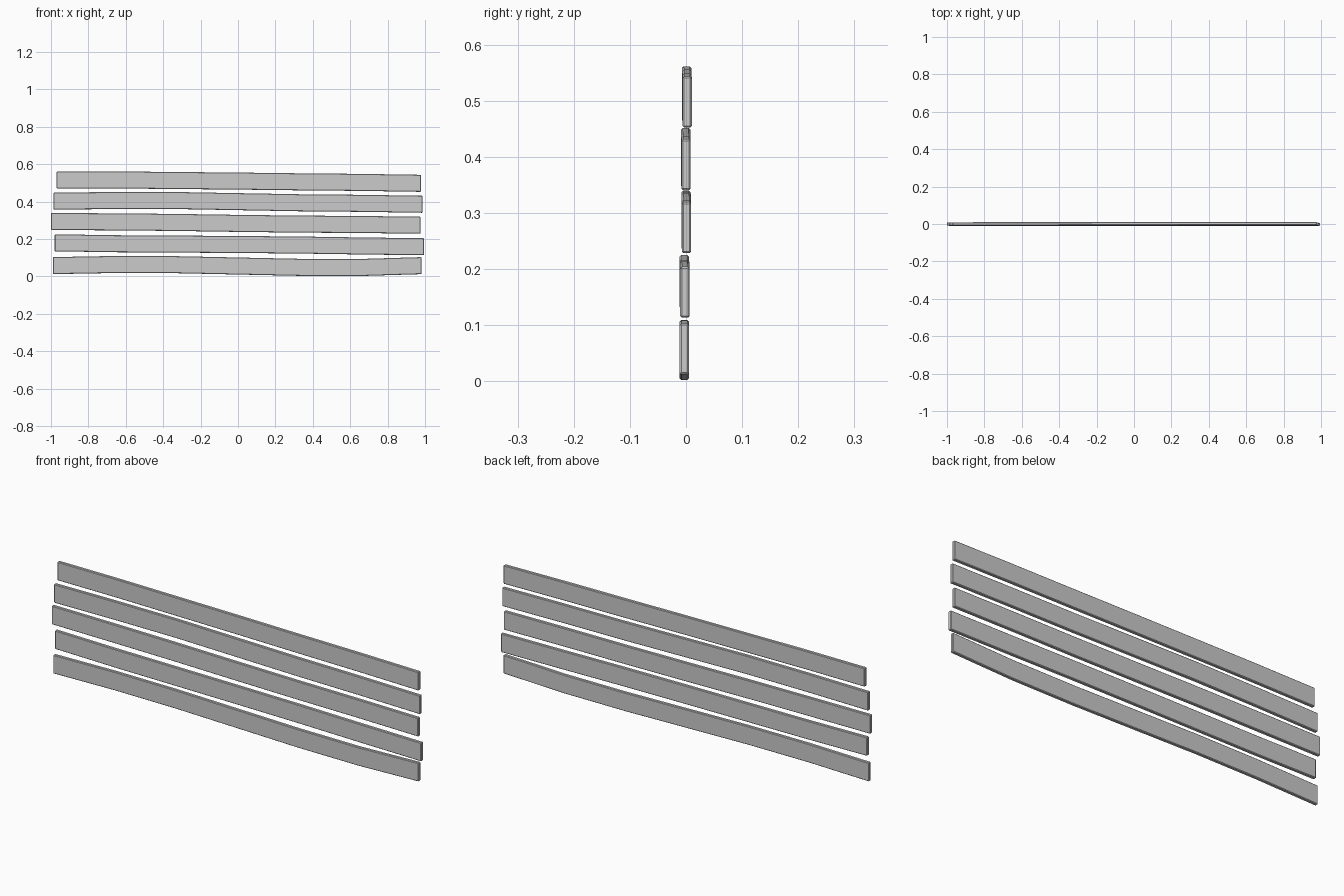
import bpy, bmesh

if "Cube" in bpy.data.objects:
    bpy.data.objects.remove(bpy.data.objects["Cube"])

HALF_H = 0.0455   # half plank height
HALF_T = 0.0083   # half plank thickness


def plank(name, x0, x1, mids, ys):
    """Loft a rectangular section through evenly spaced stations."""
    bm = bmesh.new()
    rings = []
    n = len(mids)
    for i, z in enumerate(mids):
        t = i / (n - 1)
        x = x0 + (x1 - x0) * t
        y = ys[0] + (ys[1] - ys[0]) * t
        rings.append([bm.verts.new((x, y + sy * HALF_T, z + sz * HALF_H))
                      for sy, sz in ((-1, -1), (1, -1), (1, 1), (-1, 1))])
    for a, b in zip(rings, rings[1:]):
        for k in range(4):
            j = (k + 1) % 4
            bm.faces.new((a[k], a[j], b[j], b[k]))
    bm.faces.new(rings[0])
    bm.faces.new(rings[-1][::-1])
    bmesh.ops.recalc_face_normals(bm, faces=bm.faces)
    me = bpy.data.meshes.new(name)
    bm.to_mesh(me)
    bm.free()
    ob = bpy.data.objects.new(name, me)
    bpy.context.collection.objects.link(ob)
    # small chamfer on the plank's long and end edges
    mod = ob.modifiers.new("chamfer", 'BEVEL')
    mod.width = 0.003
    mod.segments = 1
    mod.limit_method = 'ANGLE'
    mod.angle_limit = 0.6


# name, left end, right end, centre heights, depth at each end
planks = [
    ("plank_bottom", -0.99, 0.982,
     (.058, .064, .063, .056, .049, .048, .058), (-.003, -.003)),
    ("plank_lower", -0.98, 0.995,
     (.180, .175, .173, .171, .168, .163, .159), (-.003, -.002)),
    ("plank_middle", -1.0, 0.977,
     (.294, .292, .289, .284, .280, .278, .274), (0, .001)),
    ("plank_upper", -0.987, 0.987,
     (.403, .406, .406, .400, .394, .391, .386), (-.001, .0)),
    ("plank_top", -0.97, 0.978,
     (.516, .516, .513, .510, .506, .503, .498), (.001, .002)),
]
for p in planks:
    plank(*p)
